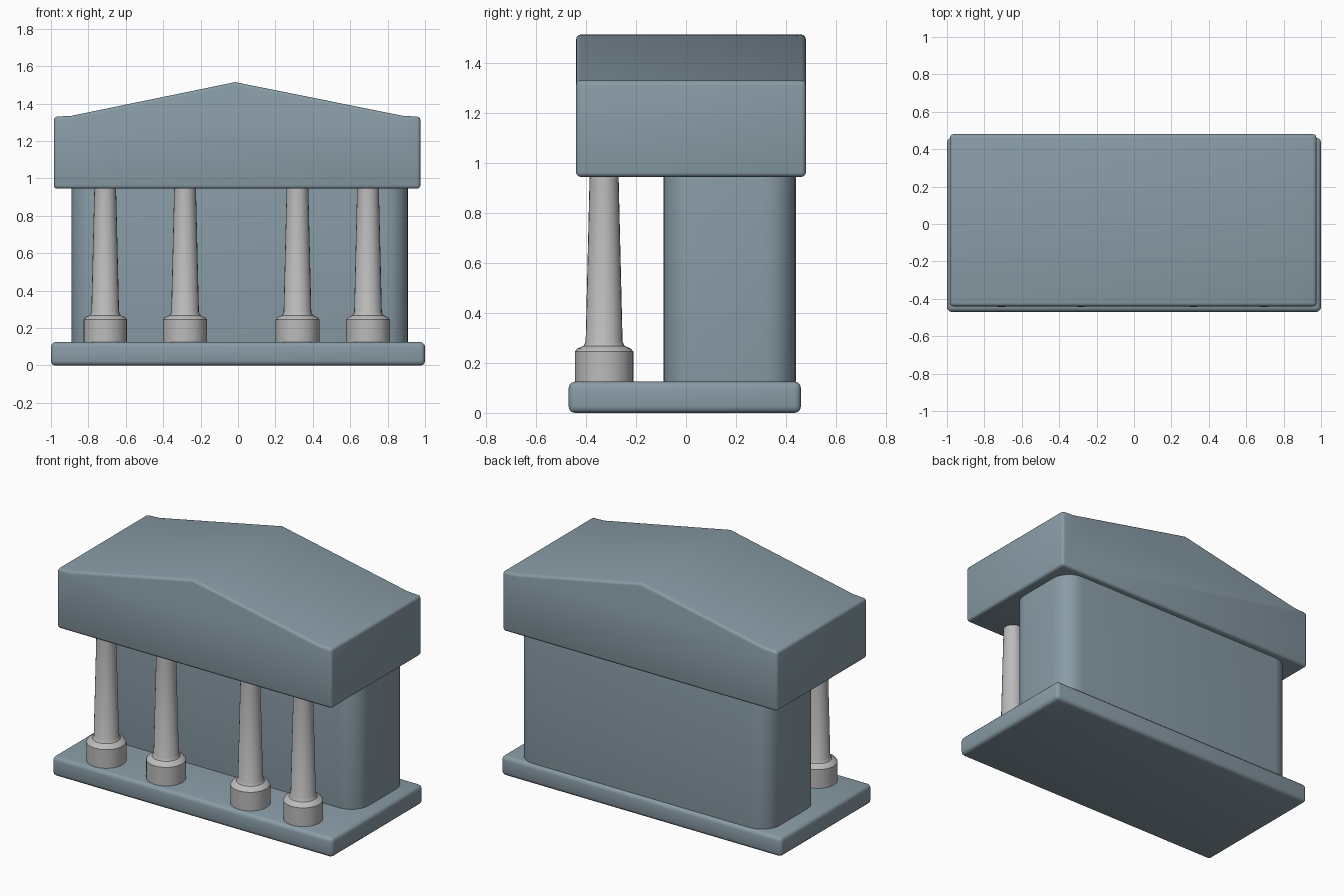
import bpy, bmesh, math
from mathutils import Vector

if "Cube" in bpy.data.objects:
    bpy.data.objects.remove(bpy.data.objects["Cube"], do_unlink=True)


def material(name, color):
    m = bpy.data.materials.new(name)
    m.use_nodes = True
    m.diffuse_color = color
    m.node_tree.nodes["Principled BSDF"].inputs["Base Color"].default_value = color
    return m


slate = material("slate_blue", (0.25, 0.33, 0.38, 1))
stone = material("pale_stone", (0.5, 0.5, 0.5, 1))


def finish(bm, name, mat):
    bmesh.ops.recalc_face_normals(bm, faces=bm.faces)
    mesh = bpy.data.meshes.new(name)
    bm.to_mesh(mesh)
    bm.free()
    mesh.materials.append(mat)
    ob = bpy.data.objects.new(name, mesh)
    bpy.context.collection.objects.link(ob)
    bpy.ops.object.select_all(action='DESELECT')
    ob.select_set(True)
    bpy.context.view_layer.objects.active = ob
    bpy.ops.object.shade_smooth_by_angle(angle=math.radians(35))
    return ob


def bevel(bm, edges, radius, segments):
    bmesh.ops.bevel(bm, geom=edges, offset=radius, segments=segments,
                    profile=0.5, affect='EDGES', clamp_overlap=True)


def rounded_box(name, low, high, radius, segments):
    low, high = Vector(low), Vector(high)
    bm = bmesh.new()
    bmesh.ops.create_cube(bm, size=1)
    for v in bm.verts:
        v.co = (low + high) / 2 + v.co * (high - low)
    bevel(bm, bm.edges[:], radius, segments)
    return finish(bm, name, slate)


# Base slab and main hall
rounded_box("base_slab", (-1, -0.47, 0), (1, 0.46, 0.125), 0.025, 3)
rounded_box("hall", (-0.89, -0.09, 0.005), (0.91, 0.44, 1.09), 0.125, 6)


# Roof: gabled shell, open at the back
def roof():
    profile = [(-0.985, 0.945), (0.975, 0.945), (0.975, 1.33), (0.88, 1.335),
               (-0.015, 1.515), (-0.89, 1.335), (-0.985, 1.33)]
    front, back = -0.44, 0.48
    bm = bmesh.new()
    face = bm.faces.new([bm.verts.new((x, front, z)) for x, z in profile])
    out = bmesh.ops.extrude_face_region(bm, geom=[face], use_keep_orig=True)
    for item in out["geom"]:
        if isinstance(item, bmesh.types.BMVert):
            item.co.y = back
    bmesh.ops.delete(bm, geom=[f for f in bm.faces
                               if all(v.co.y == back for v in f.verts)],
                     context='FACES_ONLY')
    bmesh.ops.recalc_face_normals(bm, faces=bm.faces)
    # Rounded upright front corners
    upright = [e for e in bm.edges if all(v.co.y == front for v in e.verts)
               and abs(e.verts[0].co.x - e.verts[1].co.x) < 0.001]
    bevel(bm, upright, 0.07, 5)
    # Softer rims on the remaining sharp edges
    bm.normal_update()
    sharp = [e for e in bm.edges if len(e.link_faces) == 2
             and e.calc_face_angle() > math.radians(40)]
    bevel(bm, sharp, 0.018, 3)
    return finish(bm, "roof", slate)


roof()


# Columns: turned profile of radius and height
def column(name, x, y, sides=24):
    profile = [(0.117, 0.115), (0.117, 0.245), (0.108, 0.257), (0.083, 0.268),
               (0.074, 0.285), (0.058, 0.95), (0.057, 1.02)]
    bm = bmesh.new()
    rings = []
    for r, z in profile:
        rings.append([bm.verts.new((x + r * math.cos(math.tau * i / sides),
                                    y + r * math.sin(math.tau * i / sides), z))
                      for i in range(sides)])
    for a, b in zip(rings, rings[1:]):
        for i in range(sides):
            j = (i + 1) % sides
            bm.faces.new((a[i], a[j], b[j], b[i]))
    bm.faces.new(rings[0][::-1])
    bm.faces.new(rings[-1])
    return finish(bm, name, stone)


for i, x in enumerate((-0.71, -0.283, 0.318, 0.695)):
    column(f"column_{i + 1}", x, -0.328)
